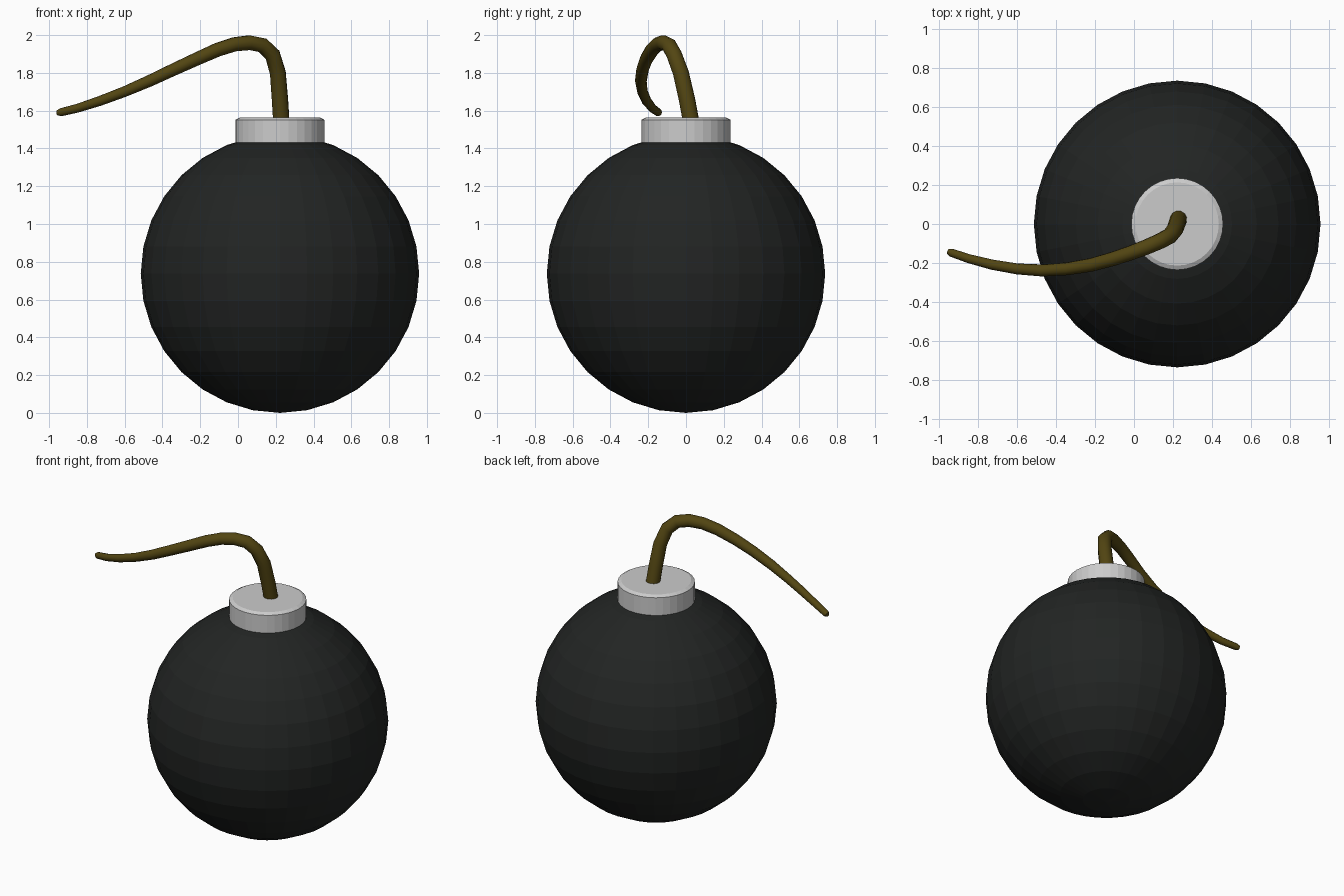
import bpy, bmesh, math

if "Cube" in bpy.data.objects:
    bpy.data.objects.remove(bpy.data.objects["Cube"])

CX, R = 0.222, 0.737


def paint(ob, name, rgb):
    m = bpy.data.materials.new(name)
    m.diffuse_color = (*rgb, 1)
    m.use_nodes = True
    m.node_tree.nodes["Principled BSDF"].inputs["Base Color"].default_value = m.diffuse_color
    ob.data.materials.append(m)


# round body
bpy.ops.mesh.primitive_uv_sphere_add(segments=32, ring_count=16, radius=R, location=(CX, 0, R))
body = bpy.context.object
body.name = "body"
paint(body, "black_iron", (0.016, 0.018, 0.017))

# collar with a chamfered top rim
bm = bmesh.new()
bmesh.ops.create_cone(bm, cap_ends=True, segments=32, radius1=0.236, radius2=0.236, depth=0.163)
top = max(bm.faces, key=lambda f: f.calc_center_median().z)
bmesh.ops.inset_region(bm, faces=[top], thickness=0.022)
for v in top.verts:
    v.co.z += 0.012
me = bpy.data.meshes.new("collar")
bm.to_mesh(me)
bm.free()
collar = bpy.data.objects.new("collar", me)
collar.location = (CX, 0, 1.4695)
bpy.context.collection.objects.link(collar)

# drooping tapered fuse: x, y, z, radius
path = [(0.232, 0.035, 1.50, 0.044), (0.222, 0.005, 1.66, 0.044), (0.211, -0.027, 1.80, 0.043),
        (0.183, -0.062, 1.895, 0.042), (0.13, -0.09, 1.946, 0.041), (0.06, -0.12, 1.960, 0.040),
        (-0.02, -0.15, 1.951, 0.038), (-0.11, -0.18, 1.922, 0.037), (-0.22, -0.21, 1.873, 0.035),
        (-0.34, -0.23, 1.818, 0.033), (-0.47, -0.239, 1.757, 0.031), (-0.60, -0.231, 1.701, 0.028),
        (-0.73, -0.209, 1.652, 0.026), (-0.85, -0.178, 1.613, 0.023), (-0.94, -0.147, 1.591, 0.021),
        (-0.957, -0.140, 1.588, 0.013)]
cu = bpy.data.curves.new("fuse", 'CURVE')
cu.dimensions = '3D'
cu.bevel_depth = 1.0
cu.bevel_resolution = 4
cu.use_fill_caps = True
sp = cu.splines.new('POLY')
sp.points.add(len(path) - 1)
for p, (x, y, z, r) in zip(sp.points, path):
    p.co = (x, y, z, 1)
    p.radius = r
fuse = bpy.data.objects.new("fuse", cu)
bpy.context.collection.objects.link(fuse)
paint(fuse, "fuse_cord", (0.085, 0.06, 0.006))
bpy.ops.object.select_all(action='DESELECT')
fuse.select_set(True)
bpy.context.view_layer.objects.active = fuse
bpy.ops.object.convert(target='MESH')
bpy.ops.object.shade_smooth_by_angle(angle=math.radians(35))
